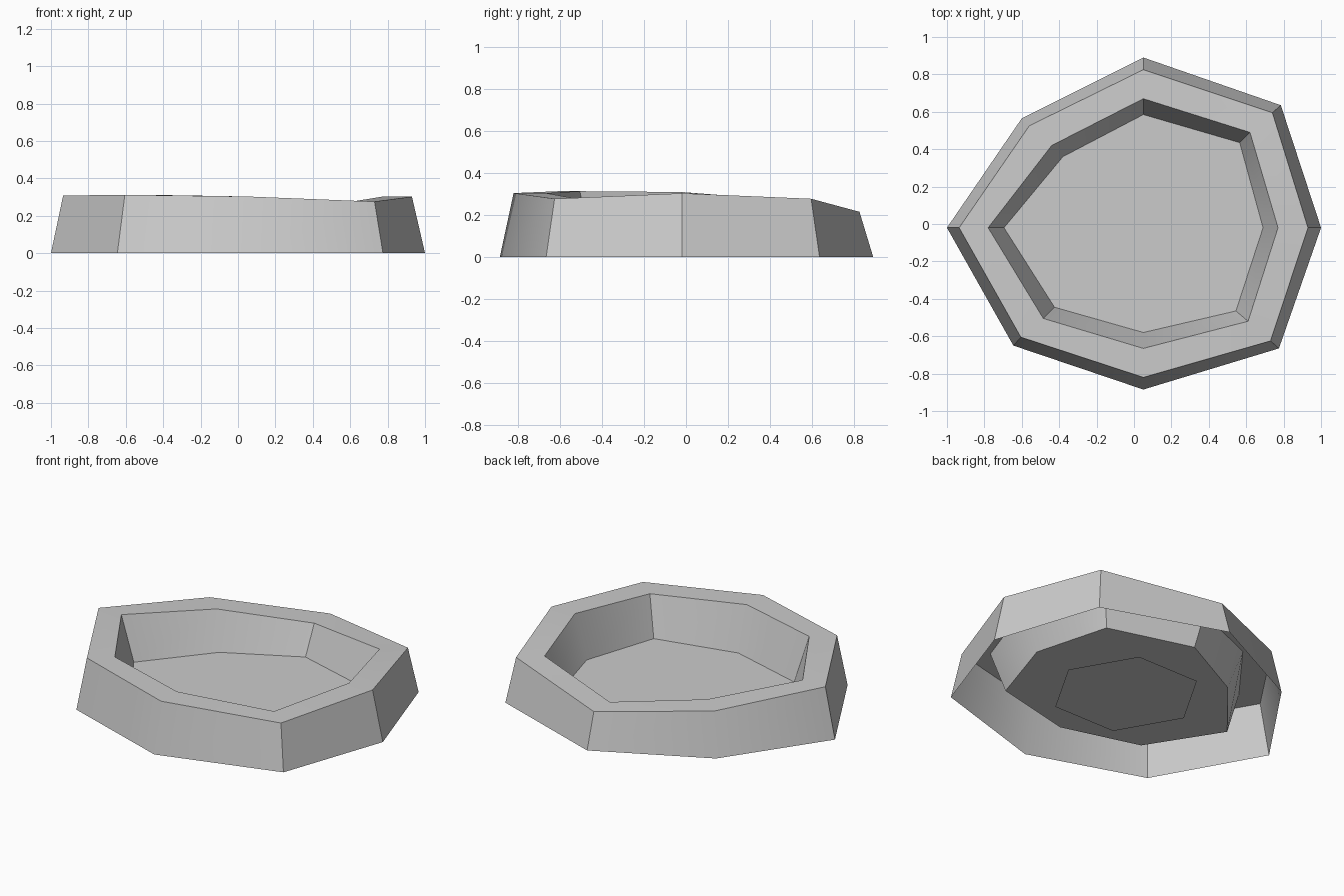
import bpy, bmesh, math
from mathutils import Vector

if "Cube" in bpy.data.objects:
    bpy.data.objects.remove(bpy.data.objects["Cube"])


def finish(bm, name):
    mesh = bpy.data.meshes.new(name)
    bm.to_mesh(mesh)
    bm.free()
    ob = bpy.data.objects.new(name, mesh)
    bpy.context.collection.objects.link(ob)
    return ob


# Uneven eight-sided outlines, listed anticlockwise from the left corner's neighbours
ground = [(-1, -.02), (-.645, -.65), (.05, -.885), (.775, -.665),
          (1, -.02), (.785, .635), (.05, .89), (-.60, .565)]
rim_out = [(-.935, -.02), (-.605, -.605), (.05, -.82), (.73, -.625),
           (.93, -.02), (.74, .595), (.05, .825), (-.56, .525)]
rim_in = [(-.78, -.02), (-.485, -.505), (.05, -.665), (.61, -.52),
          (.77, -.02), (.62, .49), (.05, .67), (-.44, .42)]
floor = [(-.695, -.02), (-.425, -.445), (.05, -.58), (.545, -.465),
         (.69, -.02), (.565, .435), (.05, .585), (-.38, .36)]
rim_z = [.308, .312, .303, .276, .302, .276, .214, .266]
rings = [(ground, [0] * 8), (rim_out, rim_z), (rim_in, rim_z), (floor, [.038] * 8)]

# Basin: open-bottomed shell of outer wall, rim, inner wall and floor
bm = bmesh.new()
loops = [[bm.verts.new((x, y, z)) for (x, y), z in zip(pts, zs)] for pts, zs in rings]
for low, high in zip(loops, loops[1:]):
    for i in range(8):
        j = (i + 1) % 8
        bm.faces.new((low[i], low[j], high[j], high[i]))
bm.faces.new(loops[-1])
basin = finish(bm, "basin")
bpy.context.view_layer.objects.active = basin
basin.select_set(True)
bpy.ops.object.shade_smooth_by_angle(angle=math.radians(35.5))

# Base plate: thin six-sided disc hidden beneath the floor, facing down
bm = bmesh.new()
centre = Vector((.045, -.015, .005))
ring = [bm.verts.new(centre + Vector((.42 * math.cos(a), .42 * math.sin(a), 0)))
        for a in (-i * math.pi / 3 for i in range(6))]
bm.faces.new(ring)
finish(bm, "base_plate")
